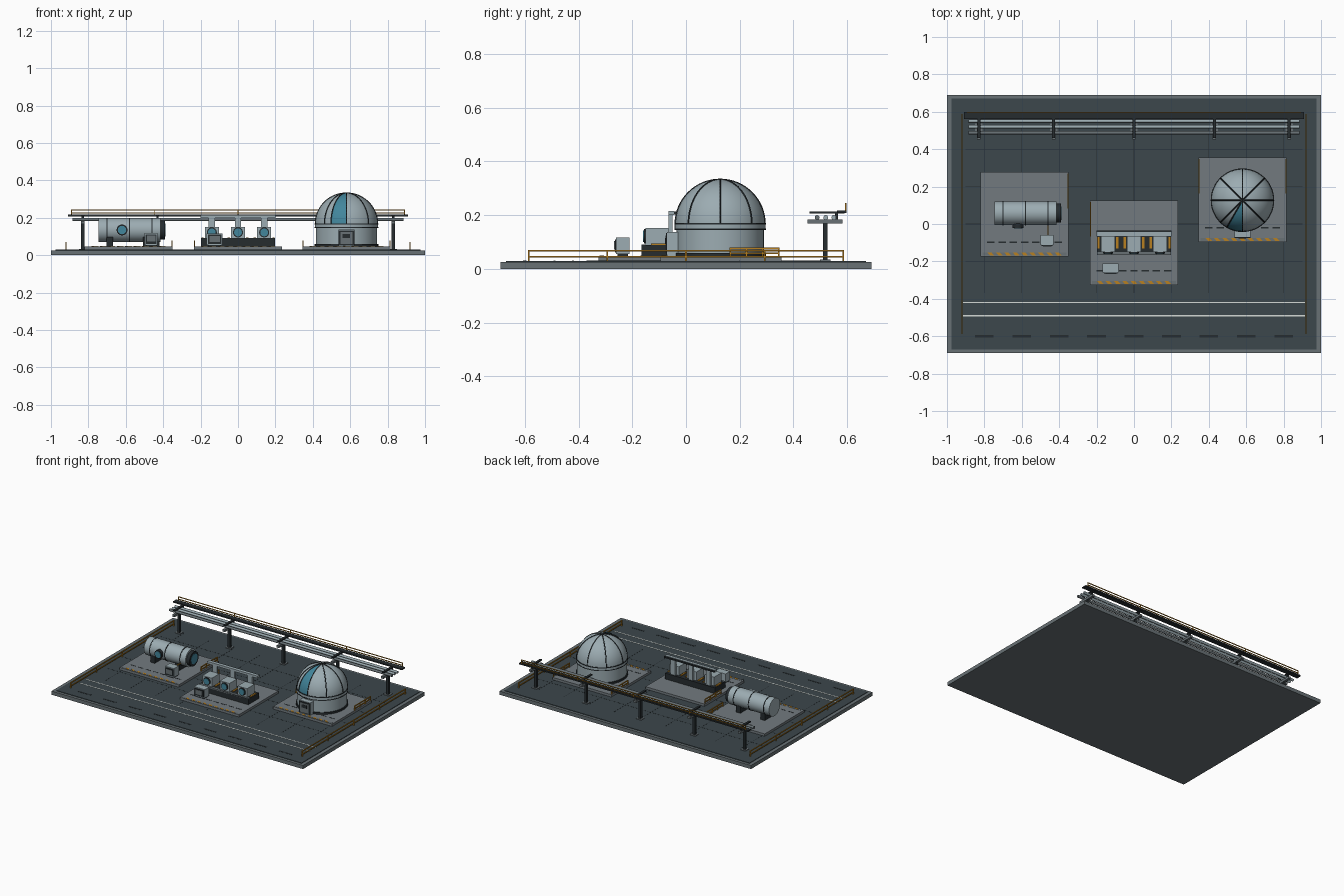
import bpy, bmesh, math
from mathutils import Matrix, Vector

cube = bpy.data.objects.get("Cube")
if cube:
    bpy.data.objects.remove(cube, do_unlink=True)


def material(name, rgb):
    m = bpy.data.materials.new(name)
    lin = [((c / 255 + 0.055) / 1.055) ** 2.4 for c in rgb] + [1]
    m.diffuse_color = lin
    m.use_nodes = True
    m.node_tree.nodes["Principled BSDF"].inputs["Base Color"].default_value = lin
    return m


FLOOR = material("slate floor", (60, 71, 76))
EDGE = material("edge grey", (104, 113, 117))
PAD = material("pad grey", (114, 122, 127))
STEEL = material("pale steel", (156, 172, 178))
DARK = material("charcoal", (38, 44, 47))
GLASS = material("teal glass", (66, 134, 156))
OCHRE = material("safety ochre", (184, 128, 32))
WHITE = material("line white", (214, 219, 215))


def finish(name, bm, *mats, smooth=False):
    me = bpy.data.meshes.new(name)
    bm.to_mesh(me)
    bm.free()
    for m in mats:
        me.materials.append(m)
    ob = bpy.data.objects.new(name, me)
    bpy.context.collection.objects.link(ob)
    if smooth:
        bpy.ops.object.select_all(action="DESELECT")
        ob.select_set(True)
        bpy.context.view_layer.objects.active = ob
        bpy.ops.object.shade_smooth_by_angle(angle=math.radians(35))
    return ob


def boxes(name, mat, items, skew=0):
    """Join boxes given as (x, y, bottom z, width, depth, height)."""
    bm = bmesh.new()
    for x, y, z, w, d, h in items:
        new = bmesh.ops.create_cube(bm, size=1)["verts"]
        for v in new:
            c = v.co
            v.co = (x + c.x * w + c.y * skew, y + c.y * d, z + (c.z + 0.5) * h)
    return finish(name, bm, mat)


def cylinders(name, mat, items, axis="Z", sides=32):
    """Join cylinders given as (centre, radius, length) along one axis."""
    bm = bmesh.new()
    turn = Vector((0, 0, 1)).rotation_difference(
        Vector([float(a == axis) for a in "XYZ"])).to_matrix().to_4x4()
    for centre, r, length in items:
        bmesh.ops.create_cone(bm, cap_ends=True, segments=sides, radius1=r, radius2=r,
                              depth=length, matrix=Matrix.Translation(centre) @ turn)
    return finish(name, bm, mat, smooth=True)


def railing(name, x, y, z, length, height, posts, axis="Y", t=0.006):
    """Two rails and evenly spaced posts."""
    along = axis == "Y"
    w, d = (t, length) if along else (length, t)
    parts = [(x, y, z + height * f - t, w, d, t) for f in (0.45, 1)]
    for i in range(posts):
        o = length * (i / (posts - 1) - 0.5)
        parts.append((x + (0 if along else o), y + (o if along else 0), z, t, t, height))
    boxes(name, OCHRE, parts)


def cabinet(name, x, y, w, d, z, h):
    """Control box with a framed screen on its front."""
    front = y - d / 2
    boxes(name + "_body", STEEL, [(x, y, z + 0.008, w, d, h - 0.008)])
    boxes(name + "_foot", DARK, [(x, y, z, w * 0.8, d * 0.8, 0.01)])
    boxes(name + "_frame", DARK, [(x, front - 0.002, z + h * 0.2, w * 0.86, 0.006, h * 0.7)])
    boxes(name + "_screen", EDGE, [(x, front - 0.005, z + h * 0.35, w * 0.65, 0.004, h * 0.45)])


def porthole(name, x, y, z, r, depth):
    """Round window facing the front, with its outer face at y."""
    cylinders(name + "_rim", DARK, [((x, y + depth / 2, z), r, depth)], "Y", 24)
    cylinders(name + "_glass", GLASS, [((x, y, z), r * 0.78, 0.006)], "Y", 24)


# Ground slab, floor and floor markings
boxes("base_slab", EDGE, [(0, 0, 0, 2, 1.38, 0.026)])
boxes("floor", FLOOR, [(0, 0, 0.02, 1.95, 1.34, 0.01)])
boxes("lane_lines", WHITE, [(0, y, 0.029, 1.83, 0.007, 0.002) for y in (-0.42, -0.49)])
boxes("lane_dashes", DARK, [(i * 0.2, -0.6, 0.029, 0.1, 0.012, 0.002) for i in range(-4, 5)])
boxes("floor_seams", DARK,
      [(i * 0.2, 0.08, 0.029, 0.003, 0.9, 0.0015) for i in range(-4, 5)]
      + [(0, i * 0.2, 0.029, 1.8, 0.003, 0.0015) for i in range(-1, 3)])
for side, x in (("right", -0.92), ("left", 0.92)):
    railing(side + "_perimeter_rail", x, 0, 0.03, 1.17, 0.04, 5)

# Three equipment pads with markings and side rails
PADS = {"tank": (-0.585, 0.052, (1,)), "console": (0, -0.1, (-1,)), "dome": (0.58, 0.13, (-1, 1))}
TOP = 0.047
for name, (px, py, rails) in PADS.items():
    boxes(name + "_pad", PAD, [(px, py, 0.028, 0.47, 0.45, TOP - 0.028)])
    boxes(name + "_pad_dashes", DARK,
          [(px + i * 0.06, py - 0.15, TOP - 0.001, 0.04, 0.007, 0.002) for i in range(-3, 4)])
    boxes(name + "_hazard_base", EDGE, [(px, py - 0.213, TOP - 0.001, 0.45, 0.016, 0.002)])
    boxes(name + "_hazard_stripes", OCHRE,
          [(px + i * 0.045, py - 0.213, TOP, 0.022, 0.016, 0.002) for i in range(-4, 5)], -0.014)
    for s in rails:
        railing(f"{name}_pad_rail_{'left' if s > 0 else 'right'}",
                px + s * 0.232, py + 0.125, TOP, 0.18, 0.032, 4)

# Domed building: drum, bands, dome with a glazed segment and ribs
DX, DY, R, SPRING = 0.58, 0.127, 0.167, 0.166
cylinders("drum_wall", STEEL, [((DX, DY, 0.105), 0.163, 0.12)], sides=48)
cylinders("drum_band", STEEL, [((DX, DY, 0.158), 0.169, 0.014)], sides=48)
cylinders("drum_trim", DARK, [((DX, DY, z), 0.17, 0.006) for z in (0.148, 0.168)]
          + [((DX, DY, 0.053), 0.17, 0.014)], sides=48)
bm = bmesh.new()
bmesh.ops.create_uvsphere(bm, u_segments=48, v_segments=24, radius=R)
bmesh.ops.delete(bm, geom=[v for v in bm.verts if v.co.z < -0.001], context="VERTS")
for f in bm.faces:
    c = f.calc_center_median()
    f.material_index = int(-120 < math.degrees(math.atan2(c.y, c.x)) < -90)
bmesh.ops.translate(bm, verts=bm.verts, vec=(DX, DY, SPRING))
finish("dome_shell", bm, STEEL, GLASS, smooth=True)
curve = bpy.data.curves.new("dome_ribs", "CURVE")
curve.dimensions = "3D"
curve.bevel_depth = 0.0032
curve.bevel_resolution = 1
for azimuth in [i * 45 for i in range(8)] + [240]:
    a = math.radians(azimuth)
    line = curve.splines.new("POLY")
    line.points.add(16)
    for i, p in enumerate(line.points):
        e = i / 16 * math.pi / 2
        p.co = (DX + R * math.cos(e) * math.cos(a), DY + R * math.cos(e) * math.sin(a),
                SPRING + R * math.sin(e), 1)
curve.materials.append(DARK)
bpy.context.collection.objects.link(bpy.data.objects.new("dome_ribs", curve))
cylinders("dome_cap", DARK, [((DX, DY, SPRING + R), 0.012, 0.004)], sides=16)
boxes("door_porch", STEEL, [(DX, -0.045, TOP, 0.085, 0.05, 0.09)])
boxes("door_frame", DARK, [(DX, -0.071, TOP + 0.006, 0.085, 0.006, 0.08)])
boxes("door_panel", EDGE, [(DX, -0.074, TOP + 0.012, 0.064, 0.004, 0.066)])
boxes("door_window", DARK, [(DX, -0.076, TOP + 0.045, 0.04, 0.003, 0.022)])

# Horizontal tank with saddles, bands, end hatch and porthole
TY, TZ, TR = 0.058, 0.135, 0.063
cylinders("tank_shell", STEEL, [((-0.58, TY, TZ), TR, 0.33)], "X")
cylinders("tank_bands", DARK, [((x, TY, TZ), TR + 0.002, 0.006)
                               for x in (-0.7, -0.58, -0.46)], "X")
cylinders("tank_hatch", DARK, [((-0.404, TY, TZ), 0.051, 0.028)], "X")
cylinders("tank_hatch_glass", GLASS, [((-0.39, TY, TZ), 0.036, 0.005)], "X")
boxes("tank_saddles", DARK, [(x, TY, TOP, 0.035, 0.1, 0.055) for x in (-0.685, -0.49)])
porthole("tank_porthole", -0.62, -0.022, TZ, 0.029, 0.04)
cabinet("tank_cabinet", -0.465, -0.085, 0.07, 0.055, TOP, 0.072)
cylinders("tank_feed_pipe", OCHRE, [((-0.46, -0.025, 0.105), 0.004, 0.08)], "Y", 10)

# Console row: plinth, three windowed units, posts and overhead beam
boxes("console_plinth", DARK, [(0, -0.105, TOP, 0.395, 0.12, 0.042)])
boxes("console_plinth_trim", EDGE, [(0, -0.158, TOP + 0.036, 0.395, 0.014, 0.008)])
UNITS = (-0.14, 0, 0.14)
boxes("console_units", STEEL, [(x, -0.108, 0.085, 0.075, 0.085, 0.067) for x in UNITS])
boxes("console_posts", STEEL, [(x, -0.058, 0.085, 0.034, 0.014, 0.12) for x in UNITS])
boxes("console_beam", STEEL, [(0, -0.055, 0.2, 0.4, 0.022, 0.016)])
boxes("console_beam_back", DARK, [(0, -0.04, 0.203, 0.4, 0.01, 0.01)])
boxes("console_couplers", OCHRE, [(x + s * 0.05, -0.1, 0.088, 0.012, 0.06, 0.006)
                                  for x in UNITS for s in (-1, 1)])
for i, x in enumerate(UNITS):
    porthole(f"console_porthole_{i + 1}", x, -0.157, 0.122, 0.027, 0.012)
cabinet("console_cabinet", -0.125, -0.235, 0.085, 0.05, TOP, 0.07)

# Rear gantry: columns, cross arms, pipes, walkway and handrail
COLS = [-0.83, -0.43, 0, 0.43, 0.83]
boxes("gantry_columns", DARK, [(x, 0.518, 0.028, 0.018, 0.018, 0.142) for x in COLS])
boxes("gantry_feet", EDGE, [(x, 0.518, 0.028, 0.04, 0.04, 0.006) for x in COLS])
boxes("gantry_arms", EDGE, [(x, 0.517, 0.168, 0.018, 0.13, 0.016) for x in COLS])
cylinders("gantry_pipes", STEEL, [((0, y, 0.191), 0.009, 1.77) for y in (0.52, 0.55)], "X", 16)
cylinders("gantry_return_pipe", EDGE, [((0, 0.488, 0.191), 0.009, 1.77)], "X", 16)
boxes("walkway_brackets", DARK, [(x, 0.525, 0.206, 0.016, 0.13, 0.008) for x in COLS]
      + [(x, 0.56, 0.18, 0.012, 0.012, 0.03) for x in COLS])
boxes("walkway_deck", DARK, [(0, 0.58, 0.208, 1.82, 0.036, 0.009)])
railing("walkway_rail", 0, 0.595, 0.214, 1.78, 0.031, 5, "X", 0.005)
